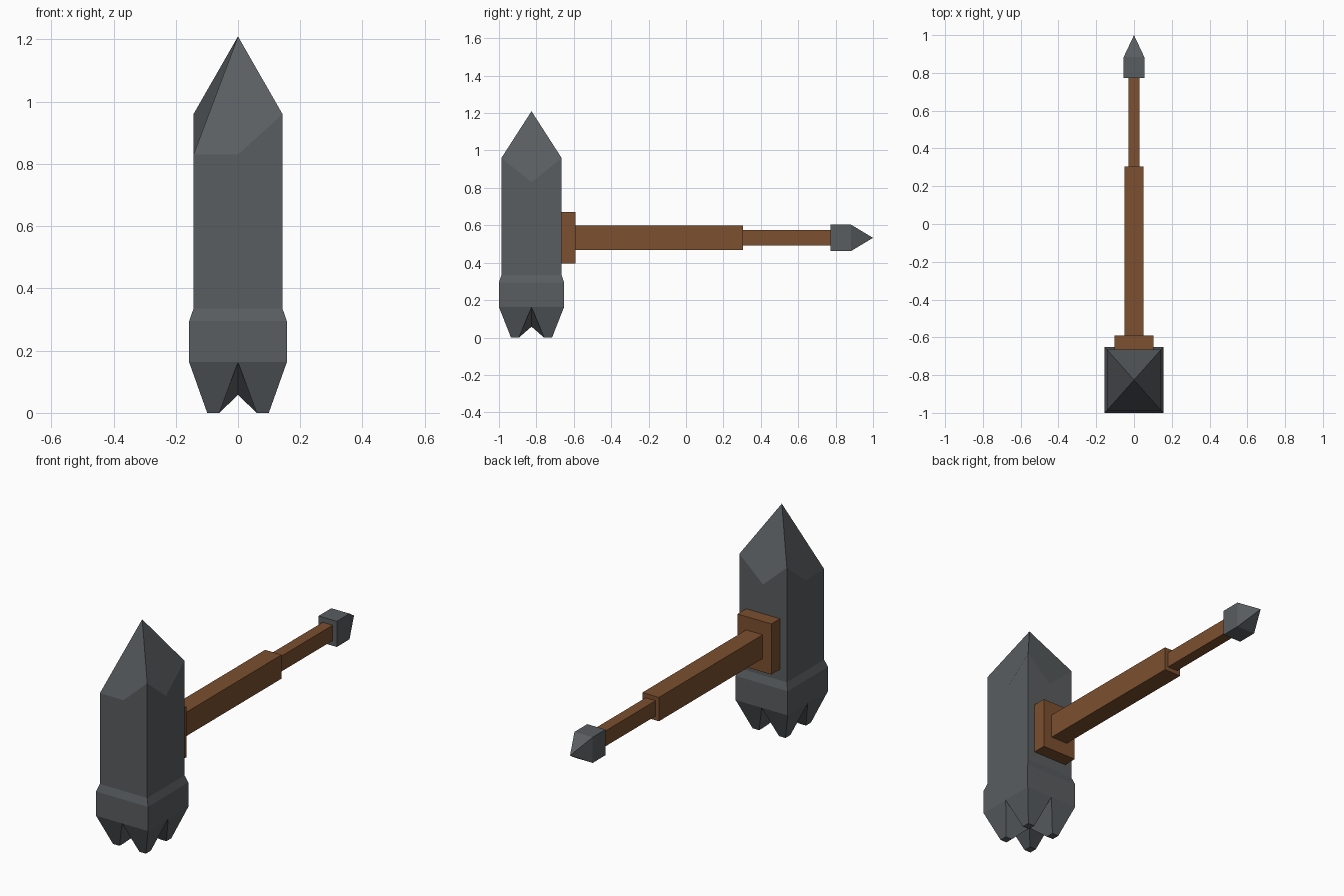
import bpy, bmesh

if "Cube" in bpy.data.objects:
    bpy.data.objects.remove(bpy.data.objects["Cube"])

HY = -0.826   # head centre in y
HZ = 0.533    # handle centre in z


def material(name, color):
    m = bpy.data.materials.new(name)
    m.diffuse_color = color
    m.use_nodes = True
    m.node_tree.nodes["Principled BSDF"].inputs["Base Color"].default_value = m.diffuse_color
    return m


wood = material("wood", (0.20, 0.08, 0.03, 1))
stone = material("stone", (0.10, 0.11, 0.117, 1))


def finish(bm, name, mat):
    bmesh.ops.recalc_face_normals(bm, faces=bm.faces)
    me = bpy.data.meshes.new(name)
    bm.to_mesh(me)
    bm.free()
    ob = bpy.data.objects.new(name, me)
    bpy.context.collection.objects.link(ob)
    me.materials.append(mat)
    return ob


def box(name, hx, hz, y0, y1, mat):
    """Box along y, centred on the handle axis."""
    bm = bmesh.new()
    bmesh.ops.create_cube(bm, size=1)
    for v in bm.verts:
        v.co.x *= 2 * hx
        v.co.y = (y0 + y1) / 2 + v.co.y * (y1 - y0)
        v.co.z = HZ + v.co.z * 2 * hz
    return finish(bm, name, mat)


# Head: eight-point rings alternate corners and side middles
bm = bmesh.new()
CORNERS = [(-1, -1), (1, -1), (1, 1), (-1, 1)]
RING = [(-1, -1), (0, -1), (1, -1), (1, 0), (1, 1), (0, 1), (-1, 1), (-1, 0)]


def vert(x, y, z):
    return bm.verts.new((x, HY + y, z))


def ring(hx, hy, z):
    return [vert(sx * hx, sy * hy, z) for sx, sy in CORNERS]


# Pointed top: the front left corner is cut lower than the other three
top = []
for sx, sy in RING:
    low = 0 in (sx, sy) or (sx, sy) == (-1, -1)
    top.append(vert(sx * 0.143, sy * 0.161, 0.83 if low else 0.96))
apex = vert(0, 0, 1.21)
neck = ring(0.143, 0.161, 0.335)
flare = ring(0.157, 0.174, 0.295)
base = [vert(sx * 0.157, sy * 0.174, 0.163) for sx, sy in RING]
for i in range(4):
    j, a, m, b = (i + 1) % 4, 2 * i, 2 * i + 1, (2 * i + 2) % 8
    bm.faces.new((apex, top[a], top[m], top[b]))
    bm.faces.new((neck[i], neck[j], top[b], top[m], top[a]))
    bm.faces.new((flare[i], flare[j], neck[j], neck[i]))
    bm.faces.new((base[a], base[m], base[b], flare[j], flare[i]))

# Four claws around a raised centre point
centre = vert(0, 0, 0.058)
for i, (sx, sy) in enumerate(CORNERS):
    corner, m1, m2 = base[2 * i], base[2 * i - 1], base[2 * i + 1]
    mx, my = (m1, m2) if abs(m1.co.x) > 0.1 else (m2, m1)
    outer, side_y, inner, side_x = [vert(sx * x, sy * y, 0) for x, y in
        ((0.099, 0.11), (0.06, 0.11), (0.06, 0.067), (0.099, 0.067))]
    bm.faces.new((outer, side_y, inner, side_x))
    bm.faces.new((corner, my, side_y, outer))
    bm.faces.new((corner, outer, side_x, mx))
    bm.faces.new((my, centre, inner, side_y))
    bm.faces.new((mx, side_x, inner, centre))
finish(bm, "hammer_head", stone)

# Handle
box("collar", 0.102, 0.138, -0.67, -0.59, wood)
box("thick_handle", 0.05, 0.065, -0.595, 0.305, wood)
box("thin_handle", 0.03, 0.042, 0.30, 0.78, wood)

# Pommel: block with its end face poked out to a point
pommel = box("pommel", 0.055, 0.07, 0.773, 0.883, stone)
bm = bmesh.new()
bm.from_mesh(pommel.data)
end = max(bm.faces, key=lambda f: f.calc_center_median().y)
tip = bmesh.ops.poke(bm, faces=[end])["verts"][0]
tip.co.y = 1.0
bm.to_mesh(pommel.data)
bm.free()
